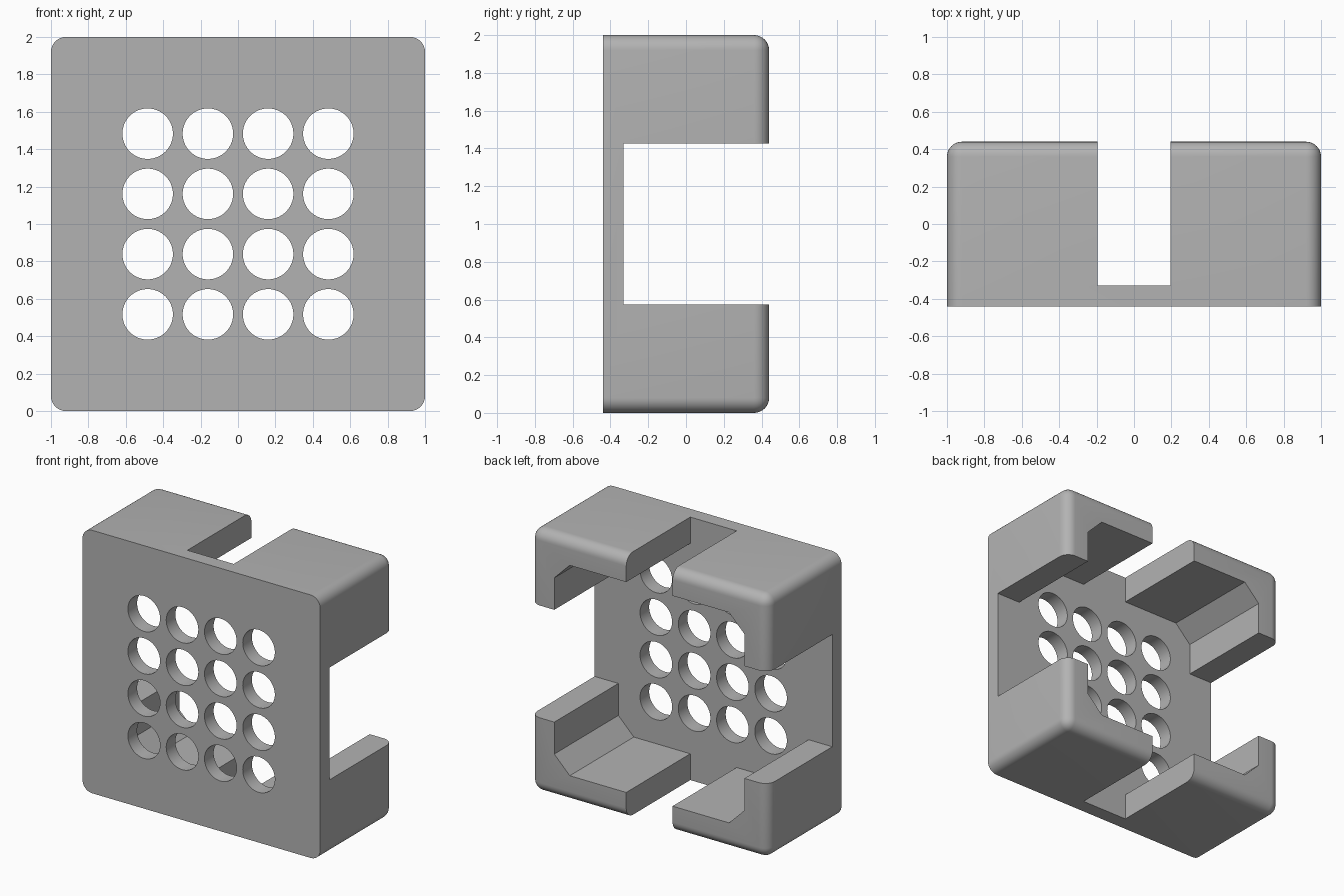
import bpy, bmesh, math
from mathutils import Matrix, Vector

cube = bpy.data.objects.get("Cube")
if cube:
    bpy.data.objects.remove(cube)

DEPTH = 0.88
FRONT, BACK = -DEPTH / 2, DEPTH / 2
FLOOR = -0.33          # rear face of the grille plate
INNER = 0.8            # half width of the cavity
CHAMFER = 0.13         # cavity corner cut
PITCH, HOLE_R = 0.322, 0.135


def make_object(name, bm):
    bmesh.ops.recalc_face_normals(bm, faces=bm.faces)
    mesh = bpy.data.meshes.new(name)
    bm.to_mesh(mesh)
    bm.free()
    obj = bpy.data.objects.new(name, mesh)
    bpy.context.collection.objects.link(obj)
    return obj


def box(bm, sx, sz, y0, y1):
    place = Matrix.Translation((0, (y0 + y1) / 2, 1)) @ Matrix.Diagonal((sx, y1 - y0, sz, 1))
    bmesh.ops.create_cube(bm, size=1, matrix=place)


def carve(body, cutter):
    cutter.hide_render = True
    mod = body.modifiers.new("carve", 'BOOLEAN')
    mod.operation, mod.solver, mod.object = 'DIFFERENCE', 'EXACT', cutter
    bpy.context.view_layer.objects.active = body
    bpy.ops.object.modifier_apply(modifier=mod.name)
    bpy.data.objects.remove(cutter)


# Rounded housing block with a sharp front rim
bm = bmesh.new()
box(bm, 2, 2, FRONT, BACK)
rounded = [e for e in bm.edges if any(v.co.y > 0 for v in e.verts)]
bmesh.ops.bevel(bm, geom=rounded, offset=0.08, segments=8, profile=0.5, affect='EDGES')
housing = make_object("grille_housing", bm)

# Cavity with chamfered corners
bm = bmesh.new()
a, b = INNER, INNER - CHAMFER
outline = [(a, b), (b, a), (-b, a), (-a, b), (-a, -b), (-b, -a), (b, -a), (a, -b)]
face = bm.faces.new([bm.verts.new((x, FLOOR, 1 + z)) for x, z in outline])
sweep = bmesh.ops.extrude_face_region(bm, geom=[face])["geom"]
bmesh.ops.translate(bm, vec=Vector((0, 1, 0)),
                    verts=[v for v in sweep if isinstance(v, bmesh.types.BMVert)])
carve(housing, make_object("cavity_cutter", bm))

# Slots through the top and bottom walls, then the side walls
for width, height in ((0.39, 3), (3, 0.854)):
    bm = bmesh.new()
    box(bm, width, height, FLOOR, 1)
    carve(housing, make_object("slot_cutter", bm))

# Four by four grid of round vents
bm = bmesh.new()
for i in range(4):
    for j in range(4):
        place = Matrix.Translation(((i - 1.5) * PITCH, FRONT, 1 + (j - 1.5) * PITCH))
        bmesh.ops.create_cone(bm, cap_ends=True, segments=64, radius1=HOLE_R, radius2=HOLE_R,
                              depth=0.5, matrix=place @ Matrix.Rotation(math.pi / 2, 4, 'X'))
carve(housing, make_object("vent_cutter", bm))

# Plain grey finish
grey = bpy.data.materials.new("plain_grey")
grey.use_nodes = True
colour = (0.45, 0.45, 0.45, 1)
grey.diffuse_color = colour
grey.node_tree.nodes["Principled BSDF"].inputs["Base Color"].default_value = colour
housing.data.materials.clear()
housing.data.materials.append(grey)

bpy.ops.object.select_all(action='DESELECT')
housing.select_set(True)
bpy.context.view_layer.objects.active = housing
bpy.ops.object.shade_smooth_by_angle(angle=math.radians(30))
